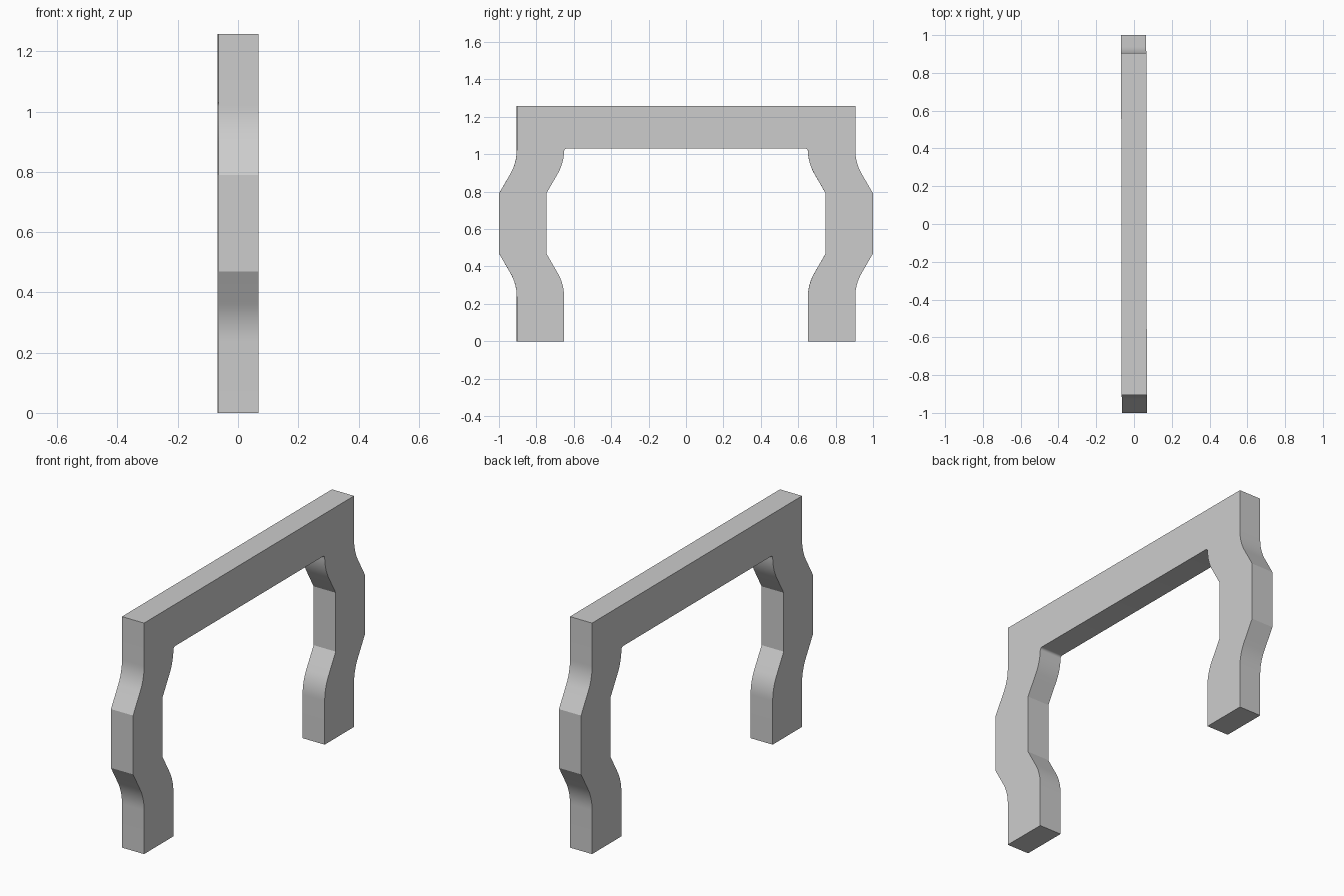
import bpy
import bmesh
from math import sin, cos, radians
from mathutils import Matrix, Vector

cube = bpy.data.objects.get("Cube")
if cube:
    bpy.data.objects.remove(cube, do_unlink=True)

HALF_WIDTH = 0.0665
TOP, UNDERSIDE = 1.257, 1.03
OUTER, INNER = 0.905, 0.652
BULGE = 0.095
MID, BULGE_HALF = 0.63, 0.16
RADIUS, BEND, STEPS = 0.25, radians(30), 8
FILLET, FILLET_STEPS = 0.014, 6


def leg_side(y):
    """Edge of a leg from bottom to top: upright, flared arc, flat bulge and back."""
    drop = RADIUS * sin(BEND) + (BULGE - RADIUS * (1 - cos(BEND))) / (sin(BEND) / cos(BEND))
    start = MID - BULGE_HALF - drop
    lower = []
    for i in range(STEPS + 1):
        a = BEND * i / STEPS
        lower.append((y + RADIUS * (1 - cos(a)), start + RADIUS * sin(a)))
    lower.append((y + BULGE, MID - BULGE_HALF))
    upper = [(py, 2 * MID - pz) for py, pz in reversed(lower)]
    return lower + upper


# Half outline: top corner, down the outer side, up the inner side, rounded inner corner
half = [(OUTER, TOP)] + leg_side(OUTER)[::-1]
half += [(OUTER, 0), (INNER, 0)]
half += [p for p in leg_side(INNER) if p[1] < UNDERSIDE - FILLET]
for i in range(FILLET_STEPS + 1):
    a = radians(90) * i / FILLET_STEPS
    half.append((INNER - FILLET + FILLET * cos(a), UNDERSIDE - FILLET + FILLET * sin(a)))
outline = half + [(-y, z) for y, z in reversed(half)]

# Frame: extrude the outline across its width
bm = bmesh.new()
face = bm.faces.new([bm.verts.new((-HALF_WIDTH, y, z)) for y, z in outline])
extruded = bmesh.ops.extrude_face_region(bm, geom=[face])
moved = [v for v in extruded["geom"] if isinstance(v, bmesh.types.BMVert)]
bmesh.ops.translate(bm, verts=moved, vec=Vector((2 * HALF_WIDTH, 0, 0)))
bmesh.ops.recalc_face_normals(bm, faces=bm.faces)
# Very slight turn about the vertical axis
bmesh.ops.rotate(bm, verts=bm.verts, cent=(0, 0, 0), matrix=Matrix.Rotation(0.0018, 3, "Z"))

mesh = bpy.data.meshes.new("arched_frame")
bm.to_mesh(mesh)
bm.free()
frame = bpy.data.objects.new("arched_frame", mesh)
bpy.context.collection.objects.link(frame)

# Plain grey
grey = bpy.data.materials.new("light_grey")
grey.use_nodes = True
colour = (0.604, 0.604, 0.604, 1)
grey.diffuse_color = colour
for node in grey.node_tree.nodes:
    if node.type == "BSDF_PRINCIPLED":
        node.inputs["Base Color"].default_value = colour
mesh.materials.append(grey)

# Smooth the curves, keep the corners sharp
bpy.ops.object.select_all(action="DESELECT")
frame.select_set(True)
bpy.context.view_layer.objects.active = frame
bpy.ops.object.shade_smooth_by_angle(angle=radians(22))
